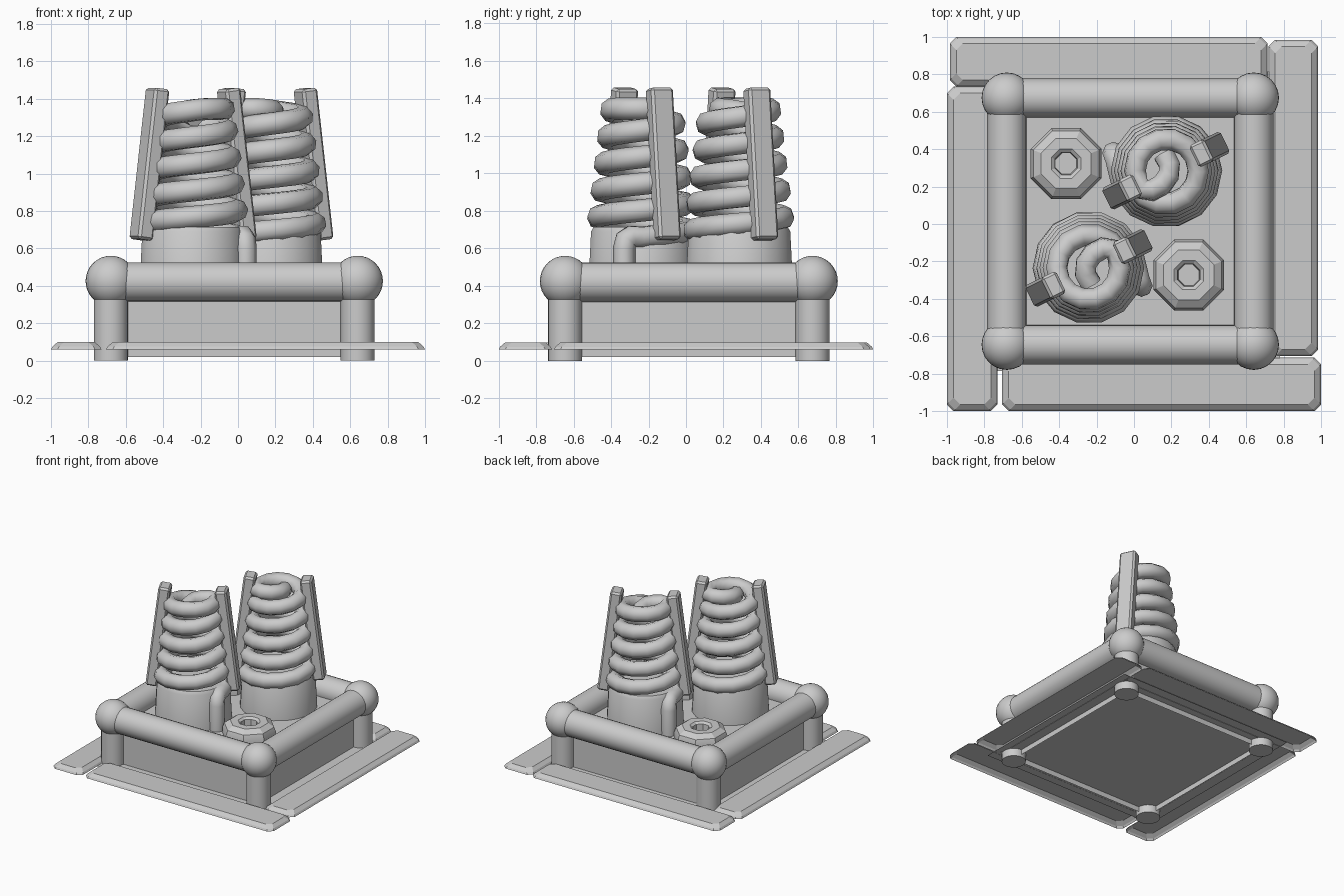
import bpy, bmesh
from math import pi, cos, sin, radians
from mathutils import Vector, Matrix

cube = bpy.data.objects.get("Cube")
if cube:
    bpy.data.objects.remove(cube, do_unlink=True)

grey = bpy.data.materials.new("plain_grey")
grey.use_nodes = True
COLOUR = (0.6, 0.6, 0.6, 1)
grey.diffuse_color = COLOUR
grey.node_tree.nodes["Principled BSDF"].inputs["Base Color"].default_value = COLOUR


def finish(name, bm, smooth=None):
    bmesh.ops.recalc_face_normals(bm, faces=bm.faces)
    mesh = bpy.data.meshes.new(name)
    bm.to_mesh(mesh)
    bm.free()
    mesh.materials.append(grey)
    ob = bpy.data.objects.new(name, mesh)
    bpy.context.collection.objects.link(ob)
    if smooth:
        bpy.ops.object.select_all(action='DESELECT')
        ob.select_set(True)
        bpy.context.view_layer.objects.active = ob
        bpy.ops.object.shade_smooth_by_angle(angle=radians(smooth))
    return ob


def cylinder(name, a, b, radius, segments=24):
    a, b = Vector(a), Vector(b)
    turn = (b - a).to_track_quat('Z', 'Y').to_matrix().to_4x4()
    bm = bmesh.new()
    bmesh.ops.create_cone(bm, cap_ends=True, segments=segments, radius1=radius,
                          radius2=radius, depth=(b - a).length,
                          matrix=Matrix.Translation((a + b) / 2) @ turn)
    return finish(name, bm, 40)


def lathe(name, centre, profile, segments, smooth):
    bm = bmesh.new()
    verts = [bm.verts.new((r, 0, z)) for r, z in profile]
    edges = [bm.edges.new(pair) for pair in zip(verts, verts[1:])]
    bmesh.ops.spin(bm, geom=verts + edges, cent=(0, 0, 0), axis=(0, 0, 1),
                   angle=2 * pi, steps=segments, use_duplicate=False)
    bmesh.ops.remove_doubles(bm, verts=bm.verts, dist=0.001)
    bmesh.ops.rotate(bm, verts=bm.verts, matrix=Matrix.Rotation(pi / segments, 3, 'Z'))
    bmesh.ops.translate(bm, verts=bm.verts, vec=(*centre, 0))
    return finish(name, bm, smooth)


def rim_plate(name, x0, x1, y0, y1):
    # Clipped-corner sheet, open underneath, with a sloping edge
    c, s, bm, rings = 0.035, 0.035, bmesh.new(), []
    for z, d in ((0.06, 0), (0.075, 0.008), (0.098, s)):
        l, r, f, k = x0 + d, x1 - d, y0 + d, y1 - d
        outline = ((l + c, f), (r - c, f), (r, f + c), (r, k - c),
                   (r - c, k), (l + c, k), (l, k - c), (l, f + c))
        rings.append([bm.verts.new((x, y, z)) for x, y in outline])
    for low, high in zip(rings, rings[1:]):
        for i in range(8):
            j = (i + 1) % 8
            bm.faces.new((low[i], low[j], high[j], high[i]))
    bm.faces.new(rings[-1])
    return finish(name, bm)


# Ground plates laid in a pinwheel
rim_plate("back_plate", -0.985, 0.715, 0.735, 1.0)
rim_plate("left_plate", 0.72, 0.985, -0.705, 0.985)
rim_plate("front_plate", -0.705, 1.0, -1.0, -0.715)
rim_plate("right_plate", -1.0, -0.73, -1.0, 0.735)

# Frame and box
CX, CY, H = -0.02, 0.015, 0.66
bm = bmesh.new()
bmesh.ops.create_grid(bm, x_segments=1, y_segments=1, size=0.8,
                      matrix=Matrix.Translation((CX, CY, 0.062)))
finish("floor_sheet", bm)

bm = bmesh.new()
bmesh.ops.create_cube(bm, size=1, matrix=Matrix.Translation((CX, CY, 0.21))
                      @ Matrix.Diagonal((2 * H, 2 * H, 0.38, 1)))
bottom = [f for f in bm.faces if f.calc_center_median().z < 0.05]
bmesh.ops.delete(bm, geom=bottom, context='FACES')
finish("box", bm)

corners = [(CX + sx * H, CY + sy * H) for sx, sy in ((-1, -1), (1, -1), (1, 1), (-1, 1))]
for i, (x, y) in enumerate(corners):
    cylinder(f"post_{i + 1}", (x, y, 0), (x, y, 0.42), 0.091)
    nx, ny = corners[(i + 1) % 4]
    cylinder(f"rail_{i + 1}", (x, y, 0.42), (nx, ny, 0.42), 0.105)
    bm = bmesh.new()
    bmesh.ops.create_uvsphere(bm, u_segments=24, v_segments=16, radius=0.135,
                              matrix=Matrix.Translation((x, y, 0.425)))
    finish(f"corner_ball_{i + 1}", bm, 60)

# One coil group; the other is a half-turn copy
PIVOT = Vector((-0.035, 0.025, 0))
AX, AY = -0.24, -0.235
group = []

group.append(lathe("coil_base", (AX, AY), [(0.29, 0.39), (0.275, 0.69), (0.26, 0.715),
                                           (0, 0.715)], 20, 30))
group.append(lathe("nut", (0.293, -0.273), [(0.205, 0.39), (0.205, 0.44), (0.19, 0.48),
                                            (0.145, 0.51), (0.085, 0.51), (0.065, 0.495),
                                            (0.06, 0.42), (0, 0.42)], 8, 25))

# Coil: upright feed pipe, tapering helix, then a hook into the middle
path = [(0.04, -0.33, 0.39), (0.04, -0.33, 0.6), (0.036, -0.32, 0.645), (0.025, -0.29, 0.665)]
STEPS, TURNS = 14, 5.05
count = int(STEPS * TURNS)
for i in range(count + 1):
    t = i / STEPS
    r = 0.252 - 0.088 * t / TURNS
    a = 2 * pi * t
    z = min(0.66 + 0.1425 * t, 1.345)
    path.append((AX + r * cos(a), AY + r * sin(a), z))
path += [(-0.105, -0.135, 1.345), (-0.165, -0.13, 1.345), (-0.22, -0.16, 1.34),
         (-0.255, -0.21, 1.335), (-0.26, -0.265, 1.325), (-0.23, -0.32, 1.31)]
curve = bpy.data.curves.new("coil", 'CURVE')
curve.dimensions = '3D'
curve.bevel_depth = 0.06
curve.bevel_resolution = 2
curve.use_fill_caps = True
curve.materials.append(grey)
spline = curve.splines.new('POLY')
spline.points.add(len(path) - 1)
for point, co in zip(spline.points, path):
    point.co = (*co, 1)
coil = bpy.data.objects.new("coil", curve)
bpy.context.collection.objects.link(coil)
group.append(coil)

# Leaning side bars
for side, angle in (("inner", radians(26)), ("outer", radians(206))):
    bm = bmesh.new()
    bmesh.ops.create_cube(bm, size=1, matrix=Matrix.Diagonal((0.09, 0.13, 0.815, 1)))
    bmesh.ops.bevel(bm, geom=bm.edges[:], offset=0.014, segments=1, affect='EDGES')
    place = (Matrix.Translation((AX, AY, 1.05)) @ Matrix.Rotation(angle, 4, 'Z')
             @ Matrix.Translation((0.26, 0, 0)) @ Matrix.Rotation(radians(-7), 4, 'Y'))
    bm.transform(place)
    group.append(finish(f"{side}_bar", bm))

half_turn = Matrix.Translation(PIVOT) @ Matrix.Rotation(pi, 4, 'Z') @ Matrix.Translation(-PIVOT)
for ob in group:
    twin = ob.copy()
    twin.name = "back_" + ob.name
    twin.matrix_world = half_turn
    bpy.context.collection.objects.link(twin)
    ob.name = "front_" + ob.name
